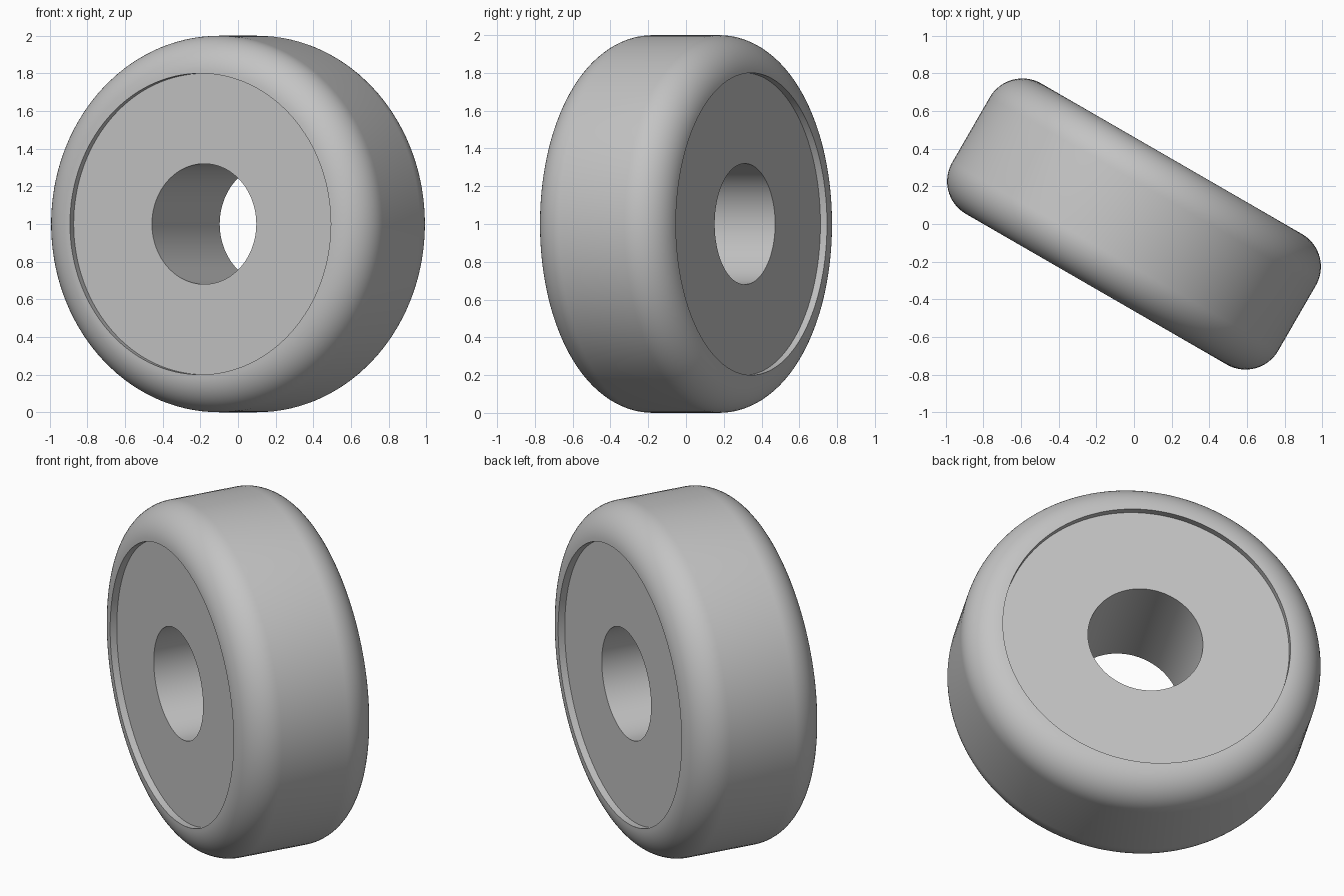
import bpy
import bmesh
from math import sin, cos, pi, radians
from mathutils import Matrix, Vector

if "Cube" in bpy.data.objects:
    bpy.data.objects.remove(bpy.data.objects["Cube"])

RADIUS, HALF_WIDTH, FILLET = 1.0, 0.4, 0.2
RECESS_RADIUS, RECESS_DEPTH, BORE_RADIUS = 0.8, 0.04, 0.32
SIDES, FILLET_STEPS = 128, 16


def make_material(name, colour):
    mat = bpy.data.materials.new(name)
    mat.use_nodes = True
    mat.diffuse_color = colour
    mat.node_tree.nodes["Principled BSDF"].inputs["Base Color"].default_value = colour
    return mat


# Half cross-section (radius, axial): bore, recessed face, recess wall, rounded rim
face = HALF_WIDTH - RECESS_DEPTH
half = [(BORE_RADIUS, face), (RECESS_RADIUS, face)]
for i in range(FILLET_STEPS + 1):
    a = pi / 2 * (1 - i / FILLET_STEPS)
    half.append((RADIUS - FILLET + FILLET * cos(a),
                 HALF_WIDTH - FILLET + FILLET * sin(a)))
profile = half + [(r, -y) for r, y in reversed(half)]

# Turn the closed section around the wheel axle (local y)
bm = bmesh.new()
verts = [bm.verts.new((r, y, 0)) for r, y in profile]
edges = [bm.edges.new((v, verts[(i + 1) % len(verts)])) for i, v in enumerate(verts)]
bmesh.ops.spin(bm, geom=verts + edges, cent=Vector(), axis=(0, 1, 0),
               angle=2 * pi, steps=SIDES, use_merge=True)
bmesh.ops.remove_doubles(bm, verts=bm.verts, dist=1e-4)
bmesh.ops.recalc_face_normals(bm, faces=bm.faces)

# Swing the axle and stand the wheel on the ground
bm.transform(Matrix.Translation((0, 0, RADIUS)) @ Matrix.Rotation(radians(-30), 4, "Z"))
mesh = bpy.data.meshes.new("wheel")
bm.to_mesh(mesh)
bm.free()

wheel = bpy.data.objects.new("wheel", mesh)
bpy.context.collection.objects.link(wheel)
mesh.materials.append(make_material("plain grey", (0.55, 0.55, 0.55, 1)))

bpy.ops.object.select_all(action="DESELECT")
wheel.select_set(True)
bpy.context.view_layer.objects.active = wheel
bpy.ops.object.shade_smooth_by_angle(angle=radians(30))
